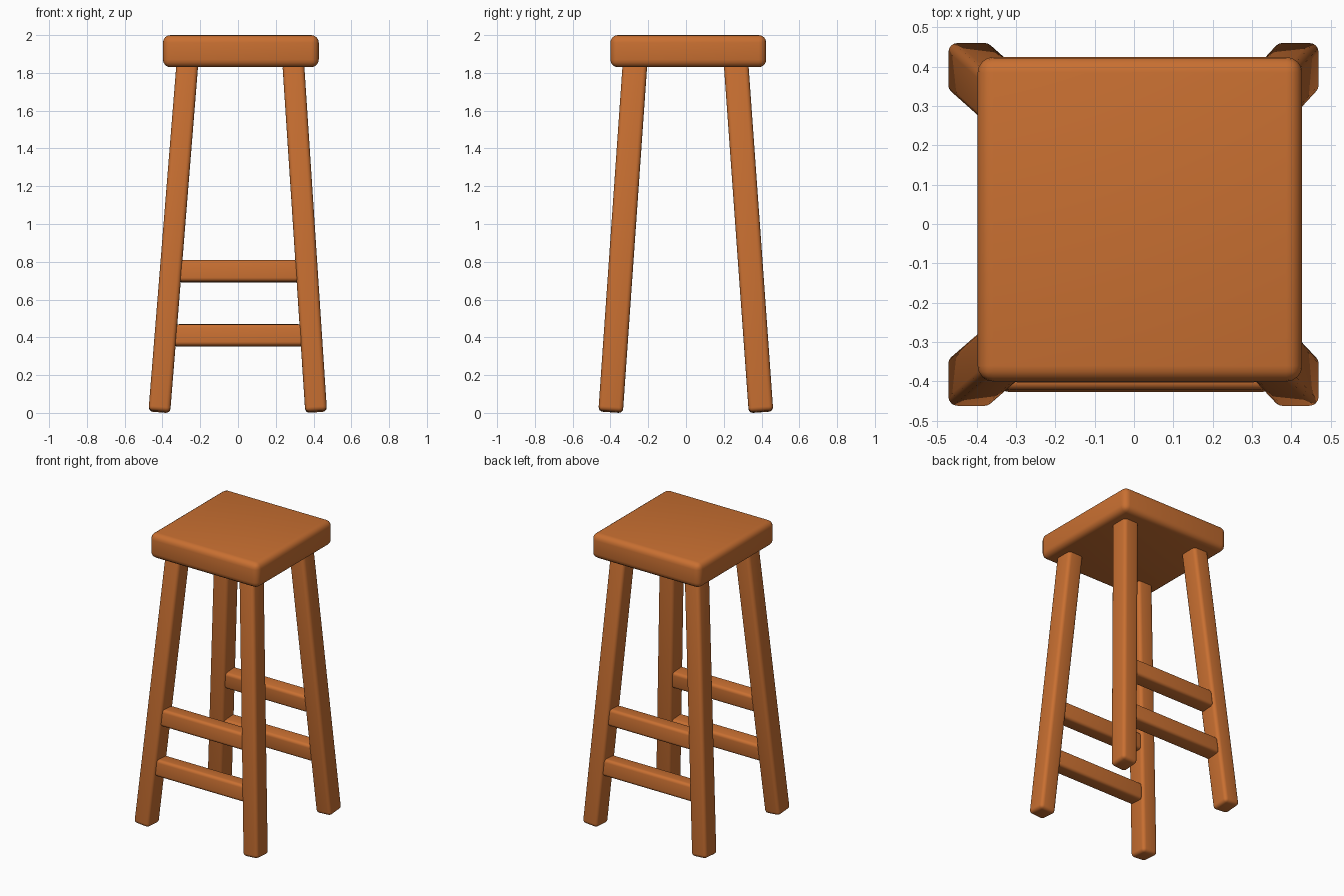
import bpy, bmesh
from mathutils import Vector, Matrix

if "Cube" in bpy.data.objects:
    bpy.data.objects.remove(bpy.data.objects["Cube"])

wood = bpy.data.materials.new("warm brown wood")
wood.diffuse_color = (0.58, 0.16, 0.031, 1)
wood.use_nodes = True
wood.node_tree.nodes["Principled BSDF"].inputs["Base Color"].default_value = wood.diffuse_color


def rounded_box(name, size, matrix, radius, taper=0.0):
    """Box with rounded edges; taper narrows the top along x on each side."""
    bm = bmesh.new()
    bmesh.ops.create_cube(bm, size=1)
    for v in bm.verts:
        if v.co.z > 0:
            v.co.x -= (taper / size[0]) * (1 if v.co.x > 0 else -1)
        v.co = Vector((v.co.x * size[0], v.co.y * size[1], v.co.z * size[2]))
    bmesh.ops.bevel(bm, geom=bm.edges[:], offset=radius, segments=4,
                    profile=0.5, affect='EDGES')
    bm.transform(matrix)
    mesh = bpy.data.meshes.new(name)
    bm.to_mesh(mesh)
    bm.free()
    mesh.materials.append(wood)
    obj = bpy.data.objects.new(name, mesh)
    bpy.context.collection.objects.link(obj)
    bpy.ops.object.select_all(action='DESELECT')
    obj.select_set(True)
    bpy.context.view_layer.objects.active = obj
    bpy.ops.object.shade_smooth_by_angle(angle=0.7)
    return obj


# seat slab, slightly off centre
rounded_box("seat", (0.825, 0.825, 0.17),
            Matrix.Translation((0.015, 0.012, 1.915)), 0.04)

# splayed legs: foot centre and centre under the seat
LEG_X = {"left": (-0.4165, -0.268), "right": (0.4135, 0.2925)}
LEG_Y = {"front": (-0.399, -0.27), "back": (0.397, 0.265)}
for side, (x0, x1) in LEG_X.items():
    for end, (y0, y1) in LEG_Y.items():
        foot, top = Vector((x0, y0, 0.006)), Vector((x1, y1, 1.85))
        axis = top - foot
        turn = Vector((0, 0, 1)).rotation_difference(axis).to_matrix().to_4x4()
        rounded_box(f"{end}_{side}_leg", (0.115, 0.13, axis.length),
                    Matrix.Translation((foot + top) / 2) @ turn, 0.023)

# two rungs at the front and two at the back, leaning with the legs
for end, (y0, y1) in LEG_Y.items():
    slope = (y1 - y0) / 1.84
    lean = Matrix.Rotation(-slope, 4, 'X')
    for label, z, length in (("lower", 0.41, 0.69), ("upper", 0.75, 0.64)):
        place = Matrix.Translation((0.004, y0 + slope * z, z))
        rounded_box(f"{end}_{label}_rung", (length, 0.108, 0.114),
                    place @ lean, 0.02, taper=0.008)
